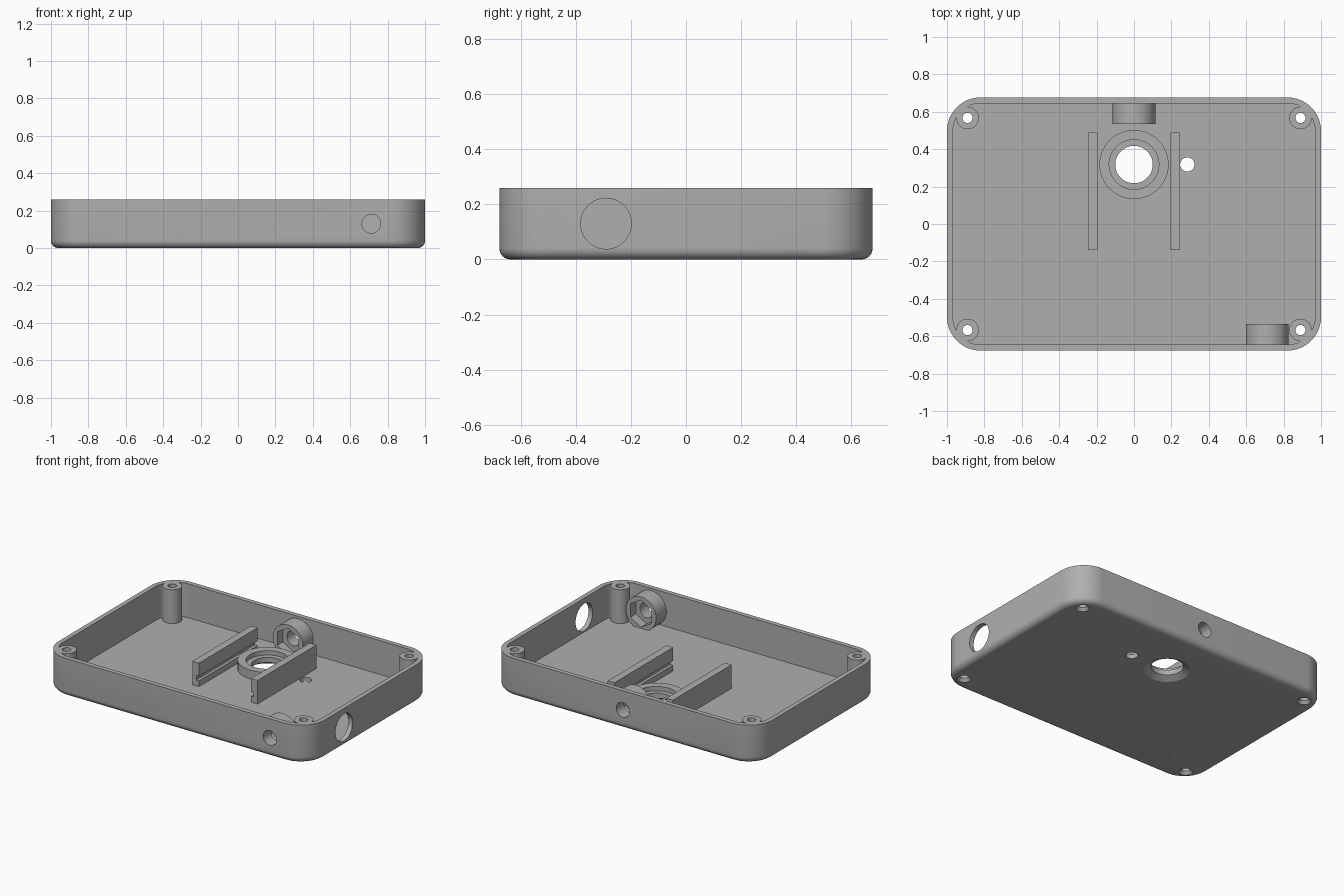
import bpy, bmesh, math
from mathutils import Matrix

cube = bpy.data.objects.get("Cube")
if cube:
    bpy.data.objects.remove(cube)

HX, HY, H = 1.0, 0.677, 0.26      # tray half sizes and height
WALL, FLOOR, R = 0.032, 0.03, 0.18
LENS_Y = 0.318

grey = bpy.data.materials.new("grey_plastic")
grey.use_nodes = True
grey.diffuse_color = (0.43, 0.43, 0.43, 1)
grey.node_tree.nodes["Principled BSDF"].inputs["Base Color"].default_value = grey.diffuse_color


def finish(name, bm):
    bmesh.ops.recalc_face_normals(bm, faces=bm.faces)
    me = bpy.data.meshes.new(name)
    bm.to_mesh(me)
    bm.free()
    me.materials.append(grey)
    ob = bpy.data.objects.new(name, me)
    bpy.context.collection.objects.link(ob)
    return ob


def rod(name, x, y, z, r1, r2, depth, axis="Z", sides=48):
    """Cylinder or cone centred on a point, along an axis."""
    bm = bmesh.new()
    turn = {"Z": Matrix(), "X": Matrix.Rotation(math.pi / 2, 4, "Y"),
            "Y": Matrix.Rotation(math.pi / 2, 4, "X")}[axis]
    bmesh.ops.create_cone(bm, cap_ends=True, segments=sides, radius1=r1, radius2=r2,
                          depth=depth, matrix=Matrix.Translation((x, y, z)) @ turn)
    return finish(name, bm)


def boolean(ob, tool, operation="DIFFERENCE", keep=False):
    mod = ob.modifiers.new("boolean", "BOOLEAN")
    mod.operation, mod.solver, mod.object = operation, "EXACT", tool
    bpy.context.view_layer.objects.active = ob
    bpy.ops.object.modifier_apply(modifier=mod.name)
    if not keep:
        bpy.data.objects.remove(tool)


def rounded_ring(bm, inset, z, steps=12):
    """Loop of vertices round a rounded rectangle."""
    r, ring = R - inset, []
    for k, (sx, sy) in enumerate(((1, 1), (-1, 1), (-1, -1), (1, -1))):
        for i in range(steps + 1):
            a = math.pi / 2 * (k + i / steps)
            ring.append(bm.verts.new((sx * (HX - R) + r * math.cos(a),
                                      sy * (HY - R) + r * math.sin(a), z)))
    return ring


# tray: rounded bottom edge, outer wall, rim, inner wall, floor
bm = bmesh.new()
fillet = 0.04
levels = []
for i in range(7):
    a = math.pi / 2 * i / 6
    levels.append((fillet * (1 - math.sin(a)), fillet * (1 - math.cos(a))))
levels += [(0, H), (WALL, H), (WALL, FLOOR)]
rings = [rounded_ring(bm, *level) for level in levels]
for low, high in zip(rings, rings[1:]):
    for i in range(len(low)):
        j = (i + 1) % len(low)
        bm.faces.new((low[i], low[j], high[j], high[i]))
bm.faces.new(rings[0])
bm.faces.new(rings[-1])
tray = finish("tray", bm)

# corner screw posts with countersunk holes
corners = [(sx * 0.89, sy * 0.567) for sx in (-1, 1) for sy in (-1, 1)]
for x, y in corners:
    boolean(tray, rod("post", x, y, (H + 0.015) / 2, 0.06, 0.06, H - 0.015), "UNION")
for x, y in corners:
    boolean(tray, rod("screw_cutter", x, y, 0.13, 0.027, 0.027, 0.4))
    boolean(tray, rod("sink_cutter", x, y, 0.005, 0.05, 0.027, 0.03))

# flared lens opening, small floor hole and round side port
boolean(tray, rod("lens_cutter", 0, LENS_Y, 0, 0.1, 0.1, 0.2))
boolean(tray, rod("flare_cutter", 0, LENS_Y, 0.0, 0.185, 0.1, 0.05))
boolean(tray, rod("pin_cutter", 0.285, LENS_Y, 0, 0.038, 0.038, 0.2))
boolean(tray, rod("port_cutter", HX, -0.29, 0.13, 0.092, 0.092, 0.2, "X"))

# nut holders with hexagonal pockets, and holes through the walls
for name, x, side in (("back_nut_holder", 0, 1), ("front_nut_holder", 0.713, -1)):
    holder = rod(name, x, side * 0.595, 0.13, 0.114, 0.114, 0.12, "Y")
    boolean(holder, rod("hex_cutter", x, side * 0.53, 0.13, 0.092, 0.092, 0.13, "Y", 6))
    bolt = rod("bolt_cutter", x, side * 0.62, 0.13, 0.05, 0.05, 0.3, "Y")
    boolean(holder, bolt, keep=True)
    boolean(tray, bolt)

# raised lens seat with a stepped bore
seat = rod("lens_seat", 0, LENS_Y, 0.0575, 0.185, 0.185, 0.065)
boolean(seat, rod("bore_cutter", 0, LENS_Y, 0.06, 0.1, 0.1, 0.2))
boolean(seat, rod("step_cutter", 0, LENS_Y, 0.11, 0.133, 0.133, 0.1))

# grooved rails: profile extruded along y and mirrored
profile = [(0.195, 0.025), (0.245, 0.025), (0.245, 0.19), (0.195, 0.19),
           (0.195, 0.1), (0.215, 0.1), (0.215, 0.07), (0.195, 0.07)]
for name, side in (("left_rail", 1), ("right_rail", -1)):
    bm = bmesh.new()
    end = bm.faces.new([bm.verts.new((side * x, -0.14, z)) for x, z in profile])
    out = bmesh.ops.extrude_face_region(bm, geom=[end])["geom"]
    bmesh.ops.translate(bm, vec=(0, 0.63, 0),
                        verts=[v for v in out if isinstance(v, bmesh.types.BMVert)])
    if end.is_valid and len(end.link_faces if hasattr(end, "link_faces") else []) == 0:
        if not any(f is not end and f.calc_center_median().y < -0.139 for f in bm.faces):
            pass
    finish(name, bm)

# smooth curved surfaces, keep hard edges
bpy.ops.object.select_all(action="DESELECT")
for ob in bpy.context.scene.objects:
    if ob.type == "MESH":
        ob.select_set(True)
        bpy.context.view_layer.objects.active = ob
bpy.ops.object.shade_smooth_by_angle(angle=math.radians(30))
